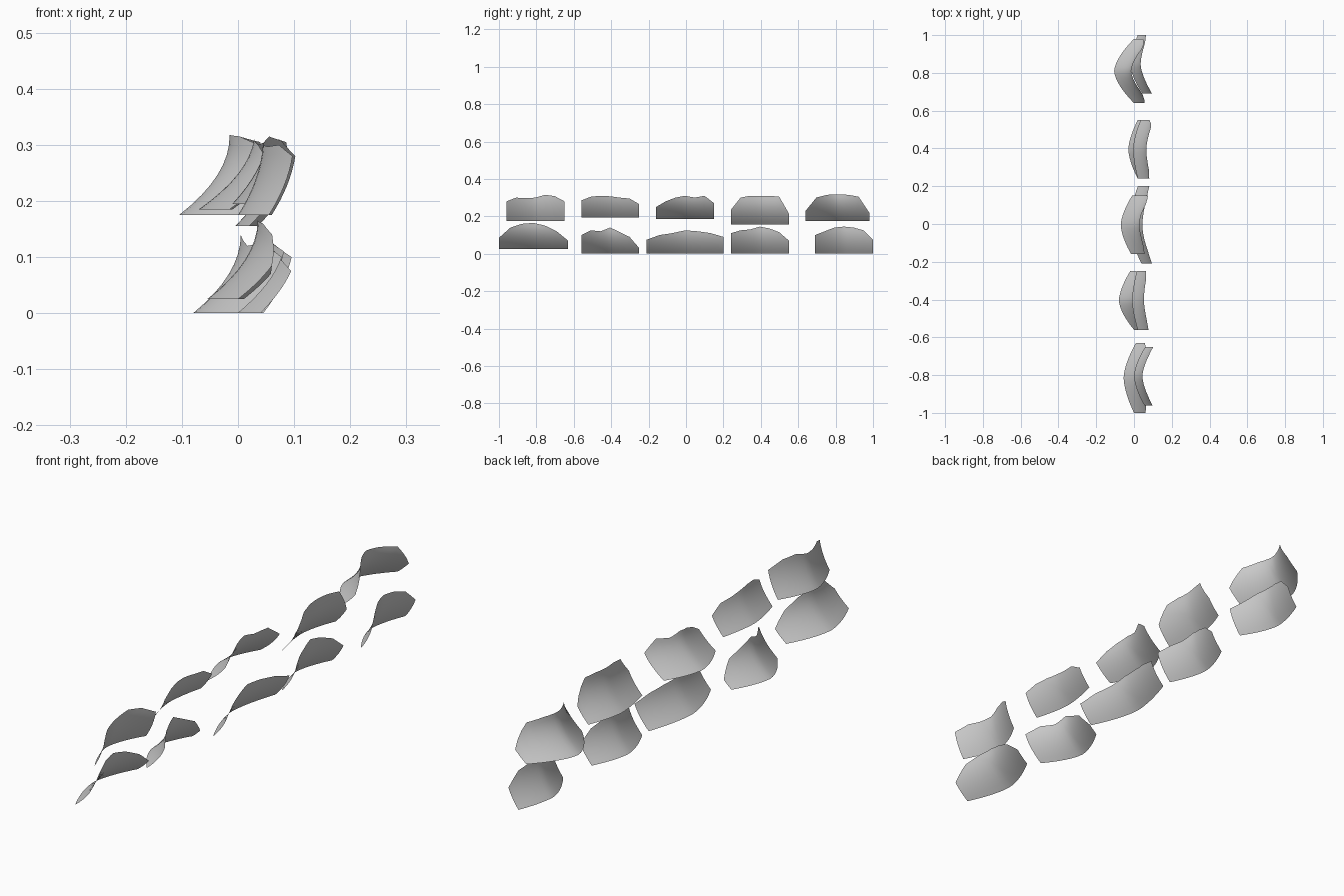
import bpy
import bmesh

# Remove the default cube only
default_cube = bpy.data.objects.get("Cube")
if default_cube:
    bpy.data.objects.remove(default_cube, do_unlink=True)

# Single flat colour shared by every sheet
grey = bpy.data.materials.new("plain_grey")
grey.use_nodes = True
grey_colour = (0.6, 0.6, 0.6, 1.0)
grey.diffuse_color = grey_colour
grey.node_tree.nodes["Principled BSDF"].inputs["Base Color"].default_value = grey_colour

COLUMNS = 18
ROWS = 8
FULL_HEIGHT = 0.14


def sample(values, fraction):
    """Linear interpolation along evenly spaced values."""
    position = fraction * (len(values) - 1)
    index = min(int(position), len(values) - 2)
    blend = position - index
    return values[index] * (1 - blend) + values[index + 1] * blend


def lean_curve(height):
    """Sideways drift: shallow at the foot, upright at the rim."""
    remaining = 1 - min(height / FULL_HEIGHT, 1.0)
    return 1 - remaining ** 2


def curved_sheet(name, y_range, base, foot, lean, rim):
    """Thin shell: bowed foot line, leaning profile, uneven rim heights."""
    start, end = y_range
    foot_start, foot_middle, foot_end = foot
    bm = bmesh.new()
    grid = []
    for column in range(COLUMNS + 1):
        fraction = column / COLUMNS
        side = 2 * fraction - 1
        foot_tip = foot_start if side < 0 else foot_end
        foot_x = foot_middle + (foot_tip - foot_middle) * abs(side) ** 1.6
        y = start + (end - start) * fraction
        top = sample(rim, fraction) - base
        line = []
        for row in range(ROWS + 1):
            height = top * row / ROWS
            x = foot_x + lean * lean_curve(height)
            line.append(bm.verts.new((x, y, base + height)))
        grid.append(line)

    # Skin neighbouring columns, with the outer side facing -x
    for near, far in zip(grid, grid[1:]):
        for row in range(ROWS):
            bm.faces.new((near[row], near[row + 1], far[row + 1], far[row]))

    mesh = bpy.data.meshes.new(name)
    bm.to_mesh(mesh)
    bm.free()
    mesh.materials.append(grey)
    mesh.shade_smooth()
    sheet = bpy.data.objects.new(name, mesh)
    bpy.context.collection.objects.link(sheet)
    return sheet


# Lower row, front to back
curved_sheet("lower_sheet_front", y_range=(-1, -.63), base=.025, foot=(0, -.055, .01),
             lean=.09, rim=(.085, .14, .16, .165, .15, .12, .07))
curved_sheet("lower_sheet_front_middle", y_range=(-.56, -.25), base=0, foot=(0, -.08, -.02),
             lean=.085, rim=(.1, .125, .12, .14, .115, .09, .03))
curved_sheet("lower_sheet_centre", y_range=(-.21, .2), base=0, foot=(.04, -.025, .02),
             lean=.07, rim=(.075, .1, .11, .125, .12, .11, .09))
curved_sheet("lower_sheet_back_middle", y_range=(.24, .55), base=0, foot=(.02, -.03, .02),
             lean=.065, rim=(.11, .125, .13, .145, .135, .115, .07))
curved_sheet("lower_sheet_back", y_range=(.69, 1), base=0, foot=(.045, -.02, .02),
             lean=.055, rim=(.1, .12, .14, .145, .14, .125, .075))

# Upper row, front to back
curved_sheet("upper_sheet_front", y_range=(-.96, -.65), base=.175, foot=(.055, 0, .06),
             lean=.045, rim=(.28, .3, .297, .3, .315, .308, .28))
curved_sheet("upper_sheet_front_middle", y_range=(-.56, -.25), base=.195, foot=(.02, -.01, .015),
             lean=.065, rim=(.285, .305, .31, .307, .3, .295, .265))
curved_sheet("upper_sheet_centre", y_range=(-.16, .15), base=.185, foot=(-.015, -.07, -.01),
             lean=.1, rim=(.25, .28, .3, .31, .3, .31, .27))
curved_sheet("upper_sheet_back_middle", y_range=(.24, .55), base=.155, foot=(.02, -.005, .035),
             lean=.07, rim=(.235, .3, .31, .31, .31, .305, .215))
curved_sheet("upper_sheet_back", y_range=(.64, .98), base=.175, foot=(0, -.105, 0),
             lean=.09, rim=(.23, .3, .315, .318, .315, .305, .22))
